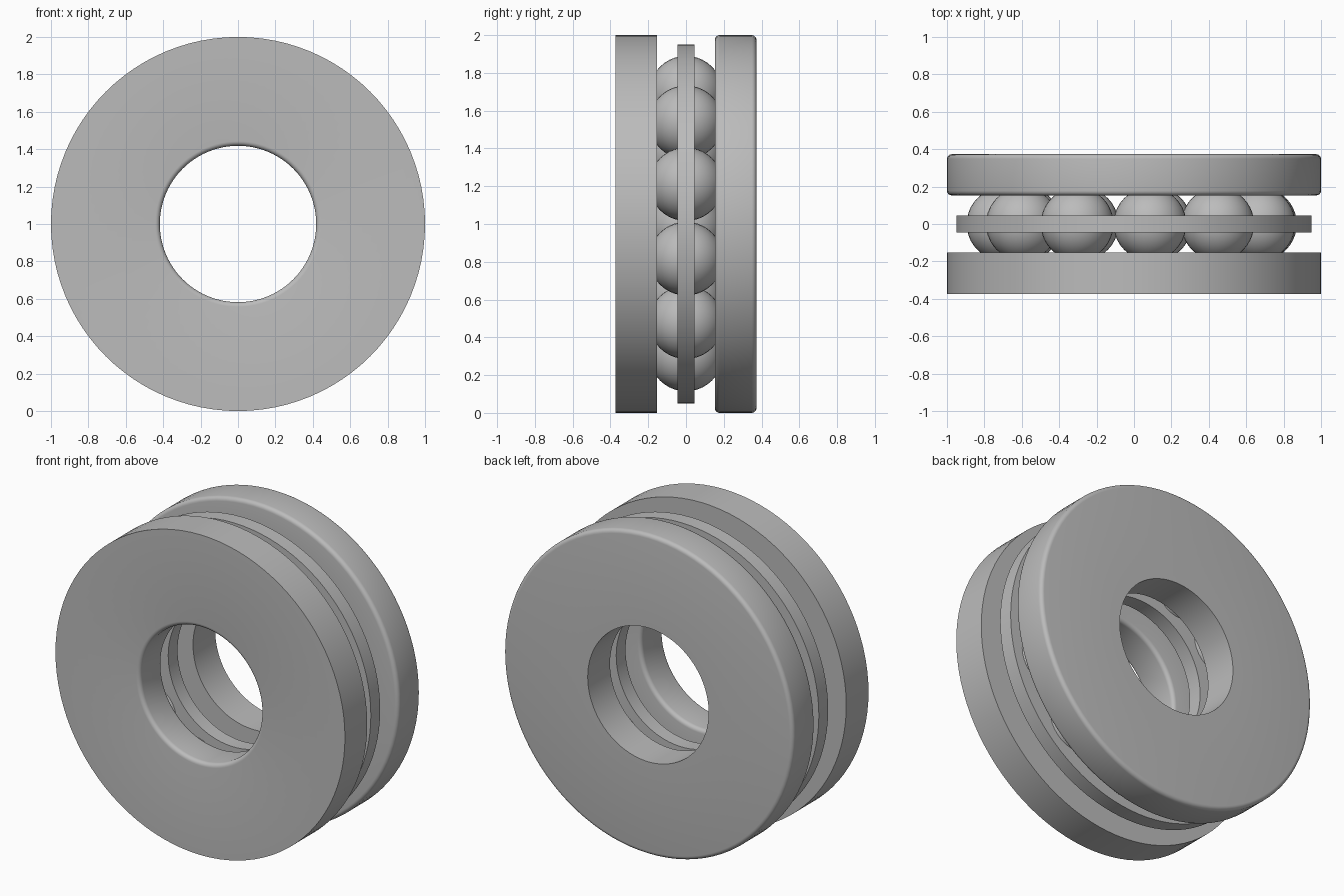
import bpy, bmesh
from math import radians, sin, cos, pi, sqrt
from mathutils import Matrix, Vector

if "Cube" in bpy.data.objects:
    bpy.data.objects.remove(bpy.data.objects["Cube"], do_unlink=True)

steel = bpy.data.materials.new("grey_steel")
steel.use_nodes = True
GREY = (0.5, 0.5, 0.5, 1)
steel.diffuse_color = GREY
steel.node_tree.nodes["Principled BSDF"].inputs["Base Color"].default_value = GREY

CENTRE = Vector((0, 0, 1))
OUTER, BORE = 1.0, 0.418
NEAR, FAR = 0.153, 0.373        # washer faces, measured from the middle plane
ORBIT, BALL, COUNT = 0.70, 0.195, 11
FILLET = 0.025


def finish(name, bm):
    bmesh.ops.recalc_face_normals(bm, faces=bm.faces)
    mesh = bpy.data.meshes.new(name)
    bm.to_mesh(mesh)
    bm.free()
    obj = bpy.data.objects.new(name, mesh)
    bpy.context.collection.objects.link(obj)
    obj.location = CENTRE
    mesh.materials.append(steel)
    bpy.ops.object.select_all(action="DESELECT")
    obj.select_set(True)
    bpy.context.view_layer.objects.active = obj
    bpy.ops.object.shade_smooth_by_angle(angle=radians(35))
    return obj


def ring(name, profile, steps=96):
    """Lathe a closed (radius, y) profile around the y axis."""
    bm = bmesh.new()
    loops = []
    for i in range(steps):
        a = 2 * pi * i / steps
        loops.append([bm.verts.new((r * sin(a), y, r * cos(a))) for r, y in profile])
    n = len(profile)
    for i in range(steps):
        a, b = loops[i], loops[(i + 1) % steps]
        for j in range(n):
            k = (j + 1) % n
            bm.faces.new((a[j], a[k], b[k], b[j]))
    return finish(name, bm)


def arc(r, y, radius, start, end, steps):
    angles = [radians(start + (end - start) * i / steps) for i in range(steps + 1)]
    return [(r + radius * cos(a), y + radius * sin(a)) for a in angles]


def washer(name, side, round_bore, round_rim):
    f = FILLET
    # raceway groove that seats the balls
    seat = BALL + 0.002
    half = sqrt(seat ** 2 - NEAR ** 2)
    edge = 90 - math_angle(half, NEAR)
    profile = arc(ORBIT, 0, seat, 180 - edge, edge, 10)
    if round_rim:
        profile += arc(OUTER - f, NEAR + f, f, -90, 0, 5)
        profile += arc(OUTER - f, FAR - f, f, 0, 90, 5)
    else:
        profile += [(OUTER, NEAR), (OUTER, FAR)]
    if round_bore:
        profile += arc(BORE + f, FAR - f, f, 90, 180, 5)
        profile += arc(BORE + f, NEAR + f, f, 180, 270, 5)
    else:
        profile += [(BORE, FAR), (BORE, NEAR)]
    return ring(name, [(r, side * y) for r, y in profile])


def math_angle(a, b):
    return Vector((b, a)).angle(Vector((1, 0))) * 180 / pi


# Washers: one with a rounded bore, the other with a rounded rim
washer("front_washer", -1, True, False)
washer("back_washer", 1, False, True)

# Flat cage ring between the washers
T = 0.046
ring("ball_cage", [(0.45, -T), (0.95, -T), (0.95, T), (0.45, T)])

# Balls spaced evenly around the cage
for i in range(COUNT):
    a = radians(7) + 2 * pi * i / COUNT
    bm = bmesh.new()
    spot = Matrix.Translation((ORBIT * sin(a), 0, ORBIT * cos(a)))
    turn = Matrix.Rotation(pi / 2, 4, "X")
    bmesh.ops.create_uvsphere(bm, u_segments=32, v_segments=20, radius=BALL,
                              matrix=spot @ turn)
    finish(f"ball_{i + 1}", bm)
